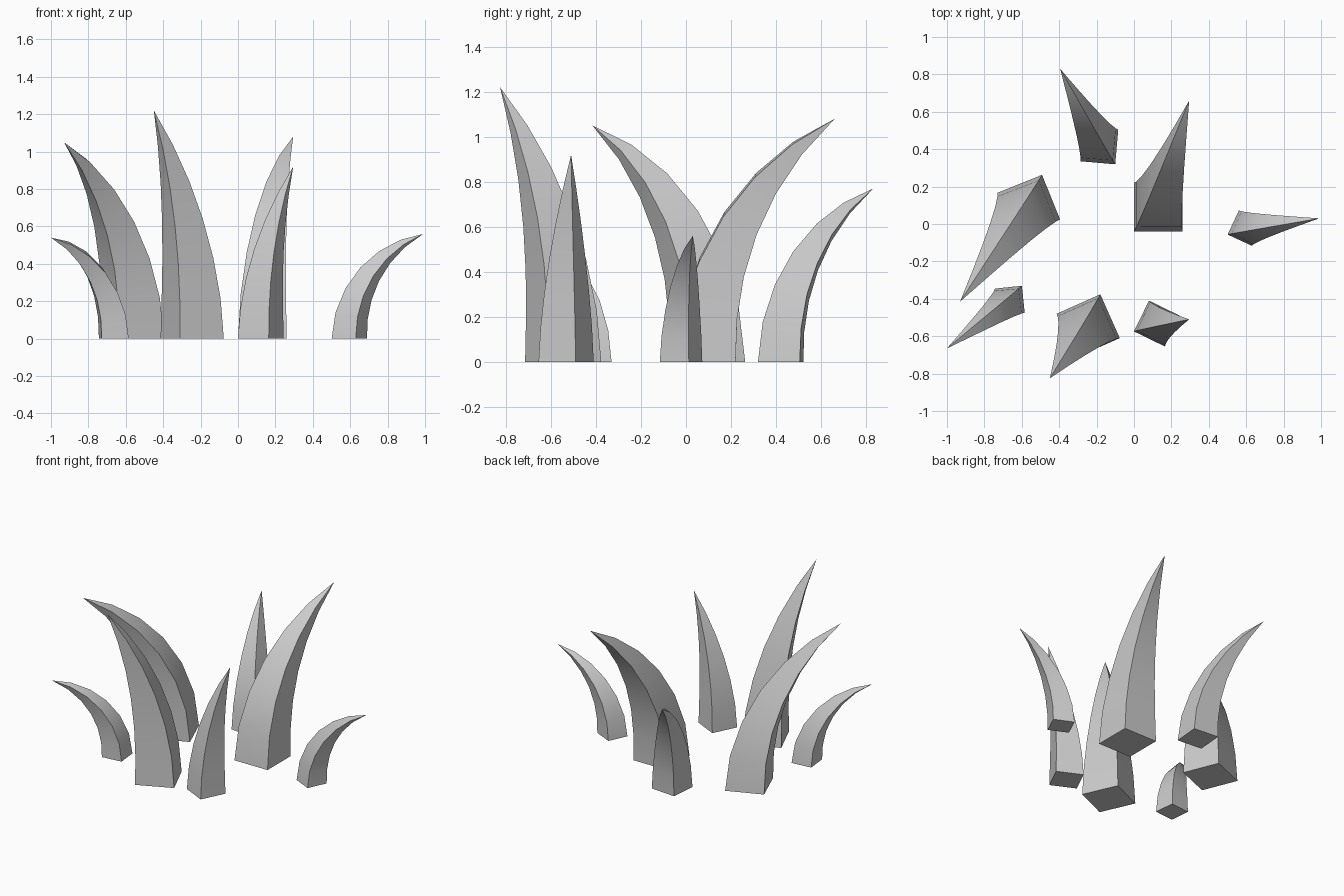
import bpy, bmesh, math
from mathutils import Vector, Matrix

cube = bpy.data.objects.get("Cube")
if cube:
    bpy.data.objects.remove(cube, do_unlink=True)

# one plain grey for every spike
grey = bpy.data.materials.new("spike_grey")
grey.use_nodes = True
colour = (0.6, 0.6, 0.6, 1)
grey.diffuse_color = colour
grey.node_tree.nodes["Principled BSDF"].inputs["Base Color"].default_value = colour

SEGMENTS = 6


def spike(name, base, tip, side, yaw):
    """Square spike that tapers to a point while bending along a circular arc."""
    base = Vector((*base, 0))
    reach = Vector(tip) - base
    flat = Vector((reach.x, reach.y, 0))
    axis = Vector((0, 0, 1)).cross(flat).normalized()
    bend = 2 * math.atan2(flat.length, reach.z)
    radius = reach.z / math.sin(bend)
    lean = flat.normalized()

    bm = bmesh.new()
    rings = []
    for i in range(SEGMENTS):
        s = i / SEGMENTS
        a = bend * s
        centre = base + lean * radius * (1 - math.cos(a)) + Vector((0, 0, radius * math.sin(a)))
        half = side / 2 * (1 - s ** 1.5)
        turn = Matrix.Rotation(a, 3, axis) @ Matrix.Rotation(math.radians(yaw), 3, 'Z')
        rings.append([bm.verts.new(centre + turn @ Vector((x * half, y * half, 0)))
                      for x, y in ((-1, -1), (1, -1), (1, 1), (-1, 1))])
    point = bm.verts.new(tip)
    bm.faces.new(rings[0][::-1])
    for k in range(4):
        n = (k + 1) % 4
        for low, high in zip(rings, rings[1:]):
            bm.faces.new((low[k], low[n], high[n], high[k]))
        bm.faces.new((rings[-1][k], rings[-1][n], point))
    bmesh.ops.recalc_face_normals(bm, faces=bm.faces)

    mesh = bpy.data.meshes.new(name)
    bm.to_mesh(mesh)
    bm.free()
    mesh.materials.append(grey)
    obj = bpy.data.objects.new(name, mesh)
    bpy.context.collection.objects.link(obj)
    bpy.ops.object.select_all(action='DESELECT')
    obj.select_set(True)
    bpy.context.view_layer.objects.active = obj
    bpy.ops.object.shade_smooth_by_angle(angle=math.radians(35))


# name, base centre, tip, base side, base turn in degrees
spike("left_spike", (0.595, -0.022), (0.99, 0.03, 0.56), 0.142, -25)
spike("centre_spike", (0.13, 0.09), (0.295, 0.66, 1.08), 0.26, 0)
spike("right_spike", (-0.563, 0.095), (-0.93, -0.415, 1.05), 0.258, 22)
spike("front_spike", (-0.245, -0.545), (-0.45, -0.825, 1.22), 0.256, 24)
spike("front_right_spike", (-0.664, -0.41), (-1.0, -0.665, 0.54), 0.145, 6)
spike("front_left_spike", (0.122, -0.532), (0.295, -0.51, 0.92), 0.183, -26)
spike("back_spike", (-0.185, 0.42), (-0.395, 0.83, 0.77), 0.186, -5)
